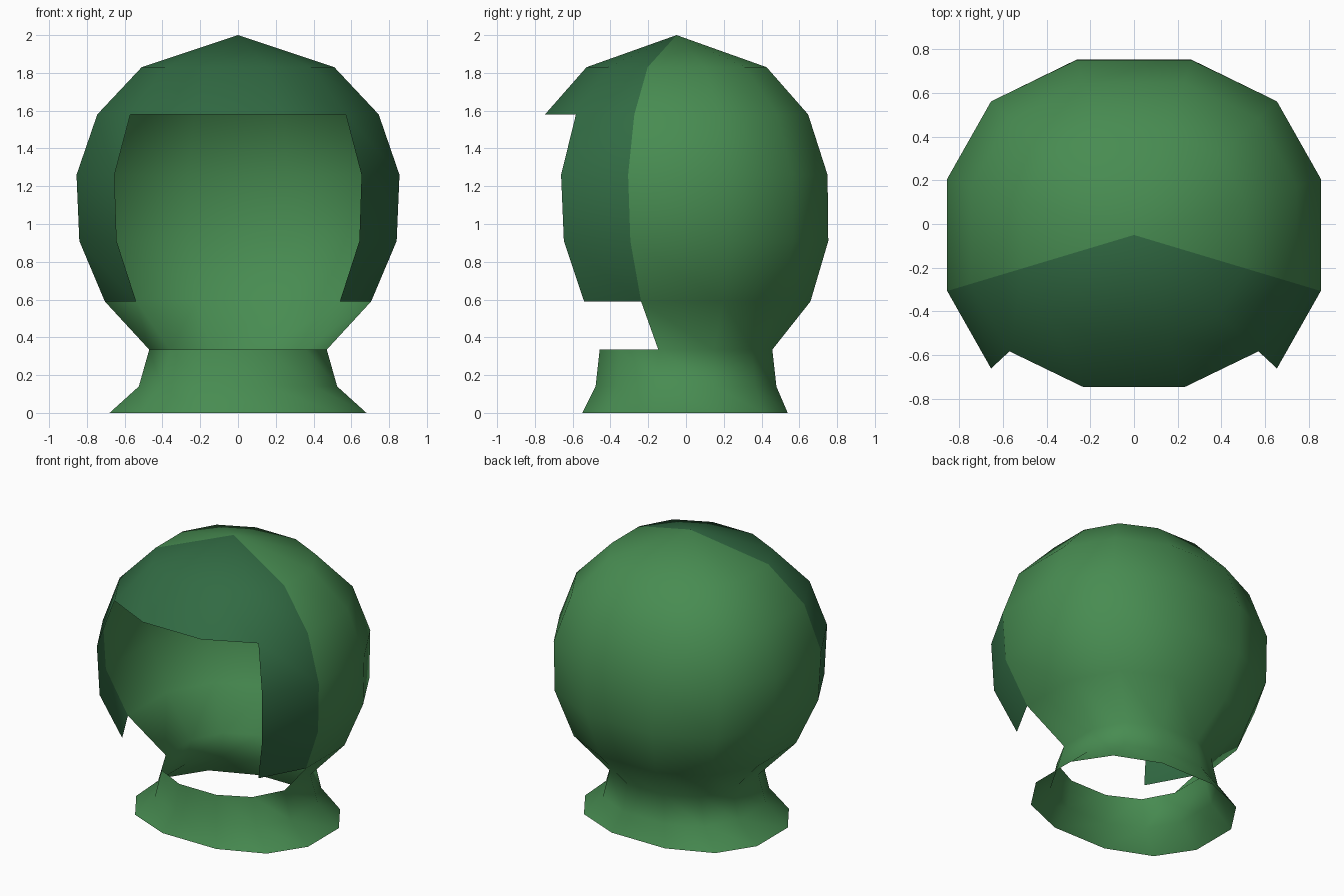
import bpy
import bmesh

cube = bpy.data.objects.get("Cube")
if cube:
    bpy.data.objects.remove(cube, do_unlink=True)


def make_material(name, rgb):
    mat = bpy.data.materials.new(name)
    mat.use_nodes = True
    mat.diffuse_color = (*rgb, 1)
    mat.node_tree.nodes["Principled BSDF"].inputs["Base Color"].default_value = (*rgb, 1)
    return mat


light_green = make_material("light green", (0.064, 0.262, 0.083))
dark_green = make_material("dark green", (0.031, 0.145, 0.056))

# One quarter of the twelve-sided cross-section, mirrored into a full loop
quarter = [(1, 0.3), (0.765, 0.715), (0.31, 0.935)]
half = quarter + [(-x, y) for x, y in reversed(quarter)]
section = half + [(-x, -y) for x, y in half]
SIDES = len(section)
FRONT = range(6, 11)      # sectors of the front band
OPENING = range(7, 10)    # sectors cut away for the face

# Rings from the crown down: height, half width, depth factor, centre y
rings = [
    (1.83, 0.51, 1.0, -0.05),
    (1.58, 0.745, 1.0, -0.05),
    (1.26, 0.855, 1.0, -0.05),
    (0.91, 0.84, 1.01, -0.04),
    (0.59, 0.705, 1.03, -0.02),
    (0.335, 0.47, 1.04, 0.0),
    (0.14, 0.525, 0.975, 0.0),
    (0.0, 0.68, 0.855, -0.005),
]
BROW, JAW, NECK = 1, 4, 5   # ring indices

bm = bmesh.new()
crown = bm.verts.new((0, -0.05, 2))
loops = [[bm.verts.new((x * w, c + y * w * d, z)) for x, y in section]
         for z, w, d, c in rings]


def add_face(verts, sector, row):
    face = bm.faces.new(verts)
    face.smooth = True
    # The front band of the hood is darker than the rest
    face.material_index = int(sector in FRONT and row < JAW)


for s in range(SIDES):
    n = (s + 1) % SIDES
    # Crown fan
    add_face((crown, loops[0][s], loops[0][n]), s, 0)
    # Hood walls and flared collar, leaving the face and throat open
    for r in range(len(rings) - 1):
        face_hole = s in OPENING and BROW <= r < JAW
        throat_gap = s in FRONT and JAW <= r < NECK
        if not (face_hole or throat_gap):
            add_face((loops[r][s], loops[r + 1][s], loops[r + 1][n], loops[r][n]), s, r)

mesh = bpy.data.meshes.new("hood")
bm.to_mesh(mesh)
bm.free()
mesh.materials.append(light_green)
mesh.materials.append(dark_green)
hood = bpy.data.objects.new("hood", mesh)
bpy.context.collection.objects.link(hood)
